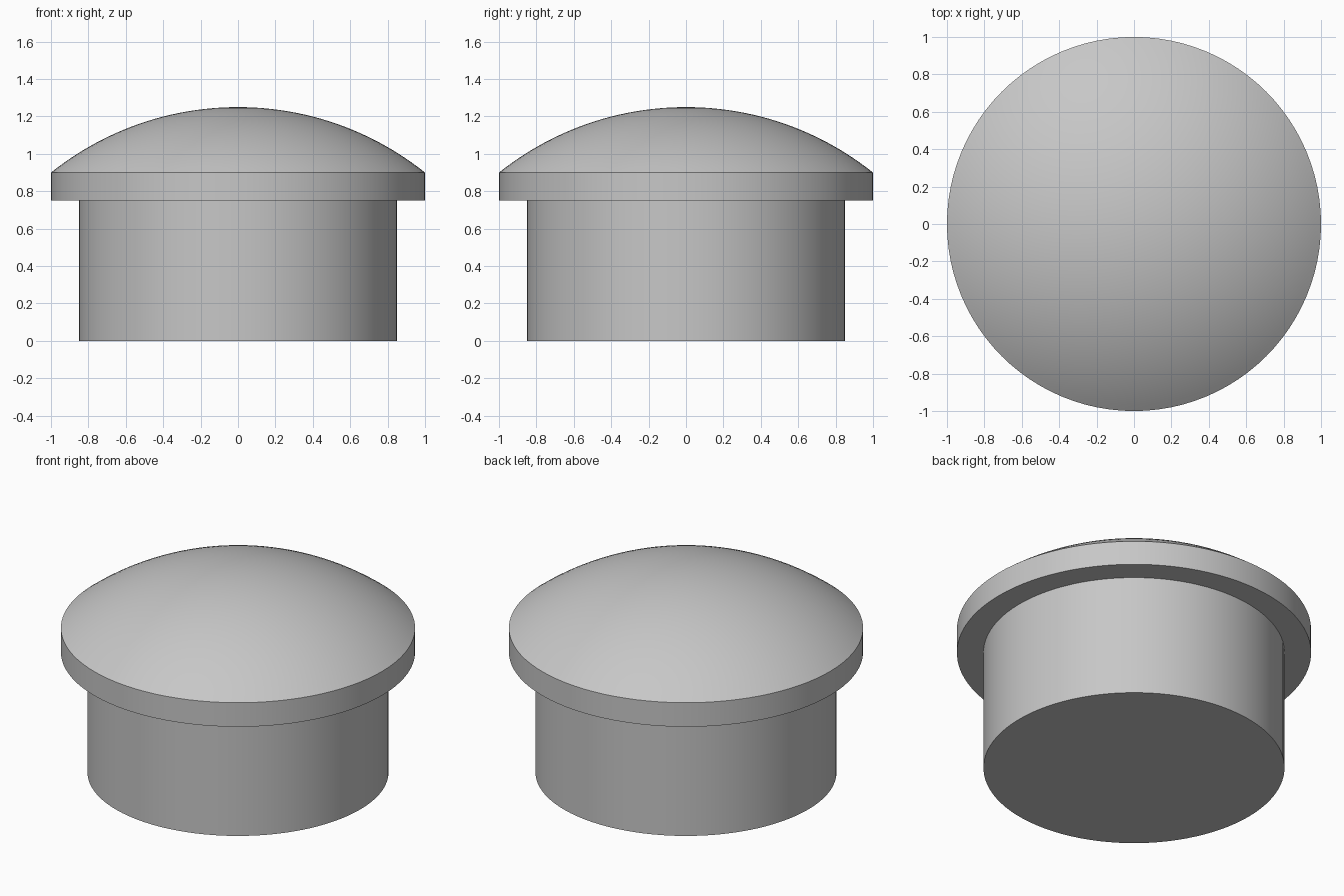
import bpy, bmesh, math

cube = bpy.data.objects.get("Cube")
if cube:
    bpy.data.objects.remove(cube, do_unlink=True)

SEGMENTS = 96
STEM_R, RIM_R = 0.85, 1.0
RIM_BOTTOM, RIM_TOP, APEX = 0.75, 0.90, 1.25

# Single grey material
grey = bpy.data.materials.new("plain grey")
grey.use_nodes = True
colour = (0.57, 0.57, 0.57, 1)
grey.diffuse_color = colour
grey.node_tree.nodes["Principled BSDF"].inputs["Base Color"].default_value = colour


def lathe(name, profile):
    """Revolve an (r, z) profile around the z axis into a closed solid."""
    bm = bmesh.new()
    verts = [bm.verts.new((r, 0, z)) for r, z in profile]
    edges = [bm.edges.new(pair) for pair in zip(verts, verts[1:])]
    bmesh.ops.spin(bm, geom=verts + edges, axis=(0, 0, 1), cent=(0, 0, 0),
                   angle=math.tau, steps=SEGMENTS)
    bmesh.ops.remove_doubles(bm, verts=bm.verts, dist=1e-5)
    bmesh.ops.recalc_face_normals(bm, faces=bm.faces)
    mesh = bpy.data.meshes.new(name)
    bm.to_mesh(mesh)
    bm.free()
    mesh.materials.append(grey)
    obj = bpy.data.objects.new(name, mesh)
    bpy.context.collection.objects.link(obj)
    bpy.ops.object.select_all(action="DESELECT")
    obj.select_set(True)
    bpy.context.view_layer.objects.active = obj
    bpy.ops.object.shade_smooth_by_angle(angle=math.radians(30))
    return obj


# Stem and flat rim, then a spherical cap for the dome
height = APEX - RIM_TOP
sphere_r = (RIM_R ** 2 + height ** 2) / (2 * height)
sweep = math.asin(RIM_R / sphere_r)
steps = 24
profile = [(0, 0), (STEM_R, 0), (STEM_R, RIM_BOTTOM), (RIM_R, RIM_BOTTOM)]
for i in range(steps + 1):
    a = sweep * (1 - i / steps)
    profile.append((sphere_r * math.sin(a), APEX - sphere_r * (1 - math.cos(a))))

lathe("domed_plug", profile)
